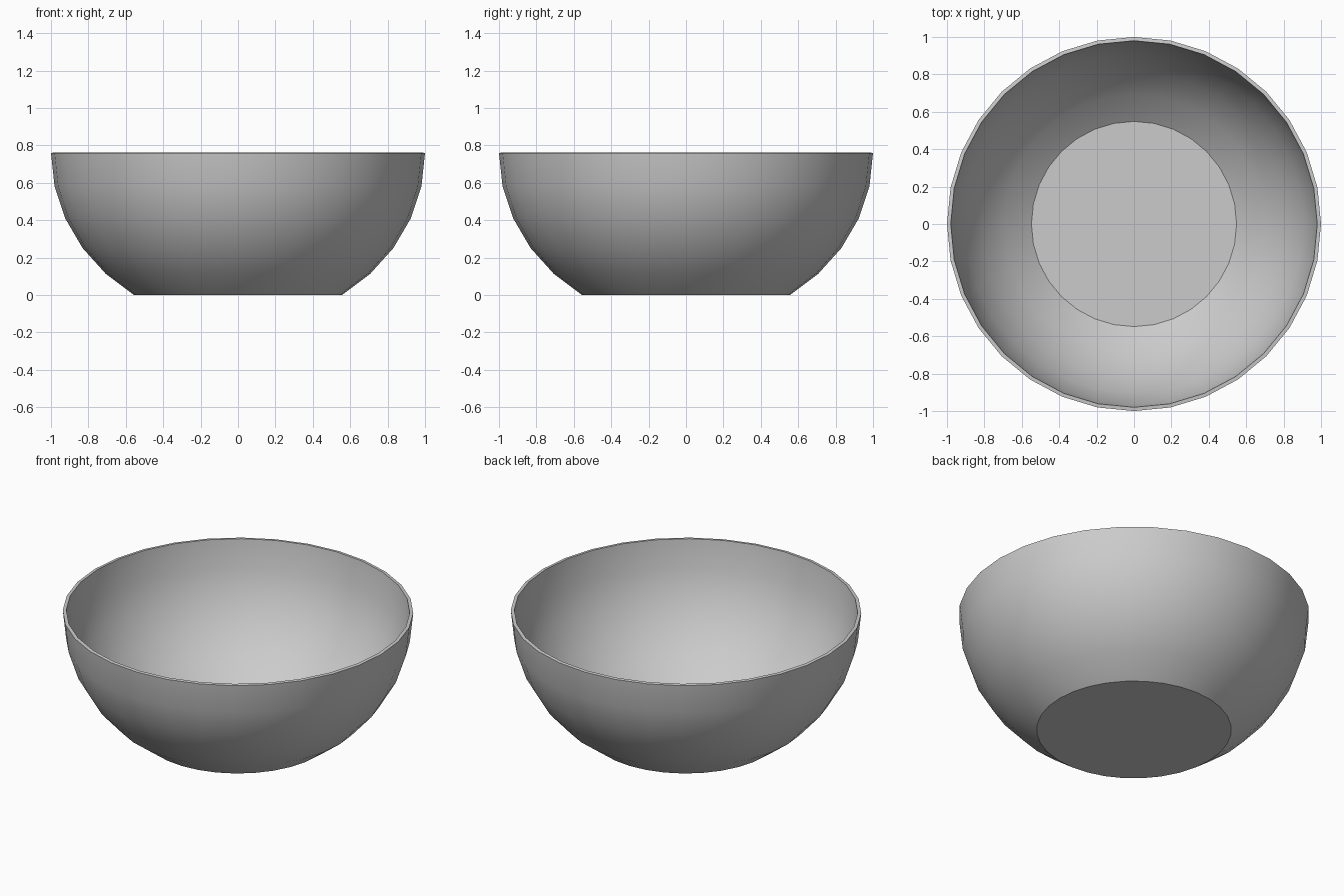
import bpy, bmesh, math

if "Cube" in bpy.data.objects:
    bpy.data.objects.remove(bpy.data.objects["Cube"])

HEIGHT = 0.76
WALL = 0.02
cut = math.sin(math.radians(56.25))   # base sits on the fifth ring below the equator
squash = HEIGHT / cut

# Bowl shell: lower half of a slightly squashed sphere, base cut flat
bm = bmesh.new()
bmesh.ops.create_uvsphere(bm, u_segments=32, v_segments=16, radius=1)
outside = [v for v in bm.verts if v.co.z > 0.01 or v.co.z < -cut - 0.01]
bmesh.ops.delete(bm, geom=outside, context='VERTS')

# Flat base disc
base_edges = [e for e in bm.edges if e.is_boundary and e.verts[0].co.z < -0.5]
bmesh.ops.contextual_create(bm, geom=base_edges)
for v in bm.verts:
    v.co.z = (v.co.z + cut) * squash
bmesh.ops.recalc_face_normals(bm, faces=bm.faces)
base = max(bm.faces, key=lambda f: len(f.verts))
if base.normal.z > 0:
    bmesh.ops.reverse_faces(bm, faces=bm.faces)

mesh = bpy.data.meshes.new("bowl")
bm.to_mesh(mesh)
bm.free()
bowl = bpy.data.objects.new("bowl", mesh)
bpy.context.collection.objects.link(bowl)
bpy.context.view_layer.objects.active = bowl
bowl.select_set(True)

# Wall thickness grows inwards
solid = bowl.modifiers.new("wall", 'SOLIDIFY')
solid.thickness = WALL
solid.offset = -1
solid.use_even_offset = True
bpy.ops.object.modifier_apply(modifier=solid.name)

# Smooth walls, sharp rim and base edge
bpy.ops.object.shade_smooth_by_angle(angle=math.radians(30))
